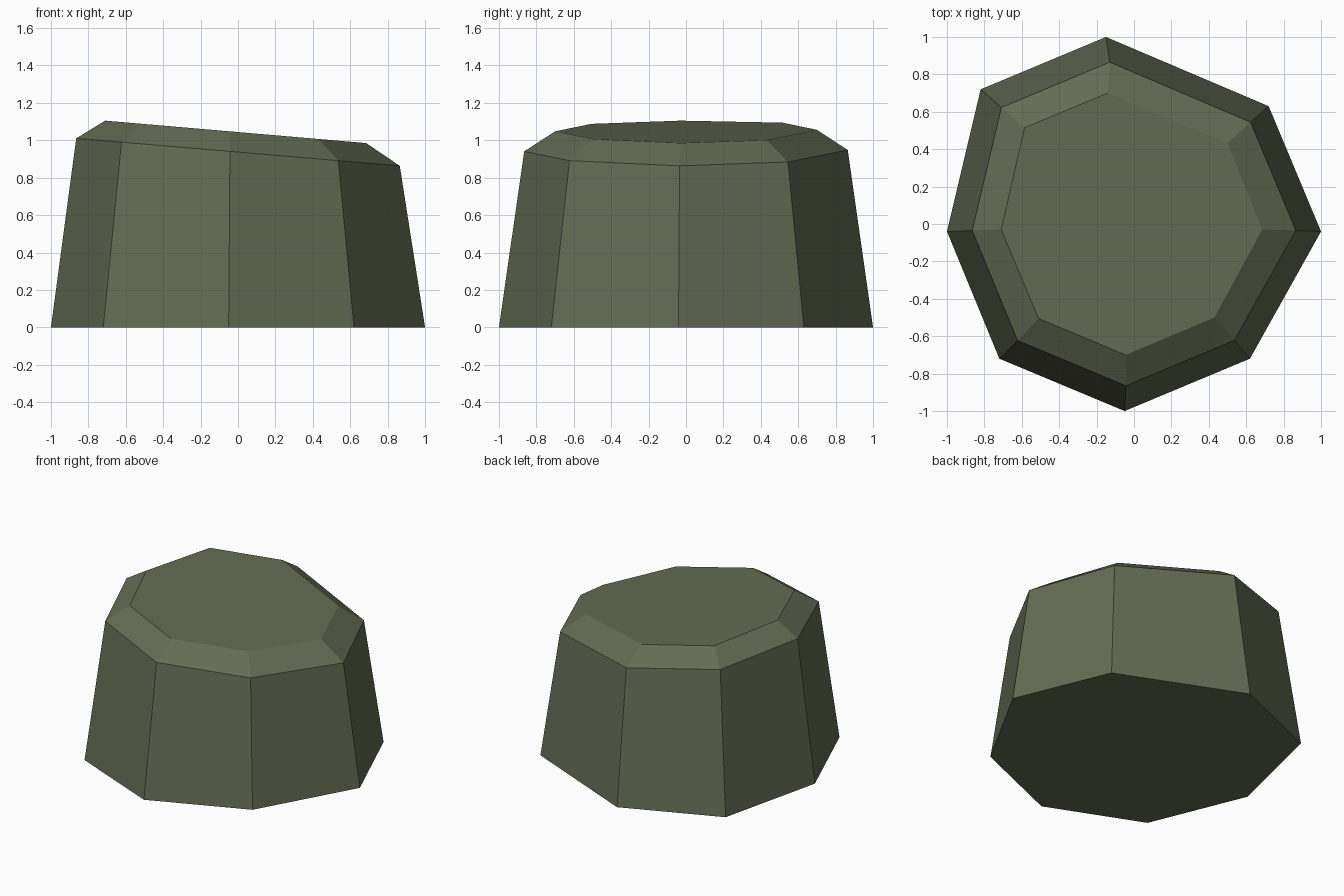
import bpy
import bmesh
from mathutils import Vector

# Remove the default object
default_object = bpy.data.objects.get("Cube")
if default_object:
    bpy.data.objects.remove(default_object, do_unlink=True)

# Single flat colour
moss = bpy.data.materials.new("moss_green")
moss.use_nodes = True
colour = (0.125, 0.15, 0.085, 1.0)
moss.diffuse_color = colour
shader = next(n for n in moss.node_tree.nodes if n.type == "BSDF_PRINCIPLED")
shader.inputs["Base Color"].default_value = colour
shader.inputs["Roughness"].default_value = 0.9

# Irregular eight-sided outlines of the foot and of the top face
foot_outline = [(1, -.04), (.72, .63), (-.15, 1), (-.82, .72),
                (-1, -.04), (-.72, -.72), (-.05, -1), (.62, -.72)]
top_outline = [(.685, -.03), (.5, .43), (-.14, .7), (-.585, .515),
               (-.71, -.03), (-.51, -.505), (-.045, -.7), (.43, -.5)]


def add_ring(bm, outline, scale, height, slope):
    """Ring of vertices lying on a plane that drops towards +x."""
    ring = []
    for x, y in outline:
        x, y = x * scale, y * scale
        ring.append(bm.verts.new(Vector((x, y, height - slope * x))))
    return ring


def bridge(bm, lower, upper):
    """Band of quads between two rings."""
    count = len(lower)
    for i in range(count):
        j = (i + 1) % count
        bm.faces.new((lower[i], lower[j], upper[j], upper[i]))


# Tapered stone with a bevelled, tilted top
bm = bmesh.new()
foot = add_ring(bm, foot_outline, 1, 0, 0)
shoulder = add_ring(bm, foot_outline, .865, .937, .085)
top = add_ring(bm, top_outline, 1, 1.044, .086)
bridge(bm, foot, shoulder)
bridge(bm, shoulder, top)
bm.faces.new(reversed(foot))
bm.faces.new(top)
bmesh.ops.recalc_face_normals(bm, faces=bm.faces)

mesh = bpy.data.meshes.new("stone_block")
bm.to_mesh(mesh)
bm.free()
mesh.materials.append(moss)
stone = bpy.data.objects.new("stone_block", mesh)
bpy.context.scene.collection.objects.link(stone)
